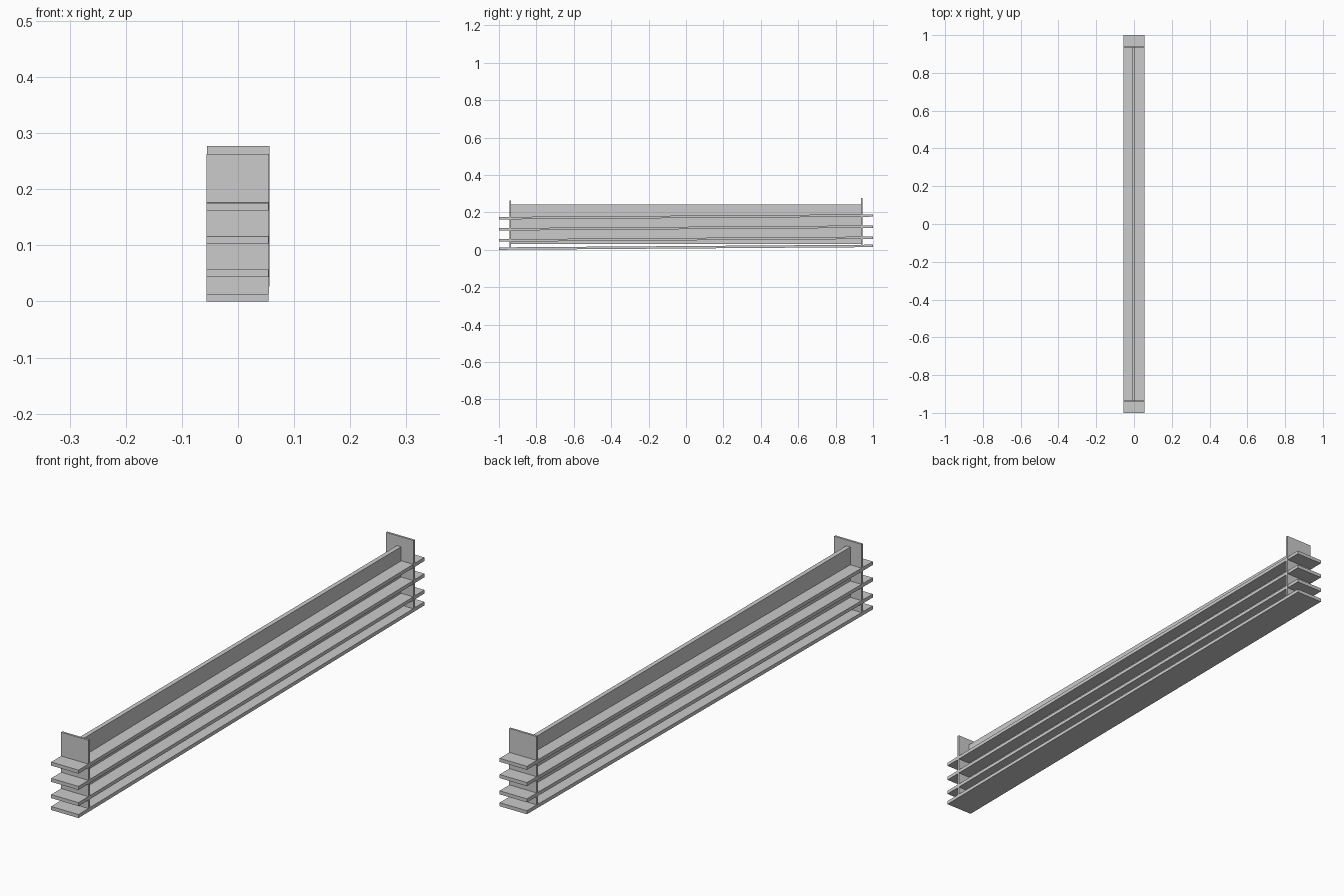
import bpy, bmesh

if "Cube" in bpy.data.objects:
    bpy.data.objects.remove(bpy.data.objects["Cube"])

SLOPE = 0.0072  # the shelves rise slightly toward the back


def box(name, x, y, z, slope=0.0):
    """Box from (min, max) ranges, with z sheared along y."""
    bm = bmesh.new()
    bmesh.ops.create_cube(bm, size=1)
    for v in bm.verts:
        px, py, pz = (r[0] + (c + 0.5) * (r[1] - r[0]) for r, c in zip((x, y, z), v.co))
        v.co = (px, py, pz + slope * (py + 1))
    mesh = bpy.data.meshes.new(name)
    bm.to_mesh(mesh)
    bm.free()
    obj = bpy.data.objects.new(name, mesh)
    bpy.context.collection.objects.link(obj)
    return obj


# four long flat slats that overhang the end plates
for i, z in enumerate((0.0, 0.0435, 0.103, 0.1625)):
    box(f"slat_{i + 1}", (-0.056, 0.0545), (-1, 1), (z, z + 0.013), SLOPE)

# upright board running down the middle
box("center_board", (-0.0105, 0.006), (-0.937, 0.937), (0.031, 0.241))

# thin end plates standing on the bottom slat
box("front_end_plate", (-0.056, 0.055), (-0.943, -0.935), (0.013, 0.263))
box("back_end_plate", (-0.055, 0.056), (0.935, 0.943), (0.027, 0.277))
